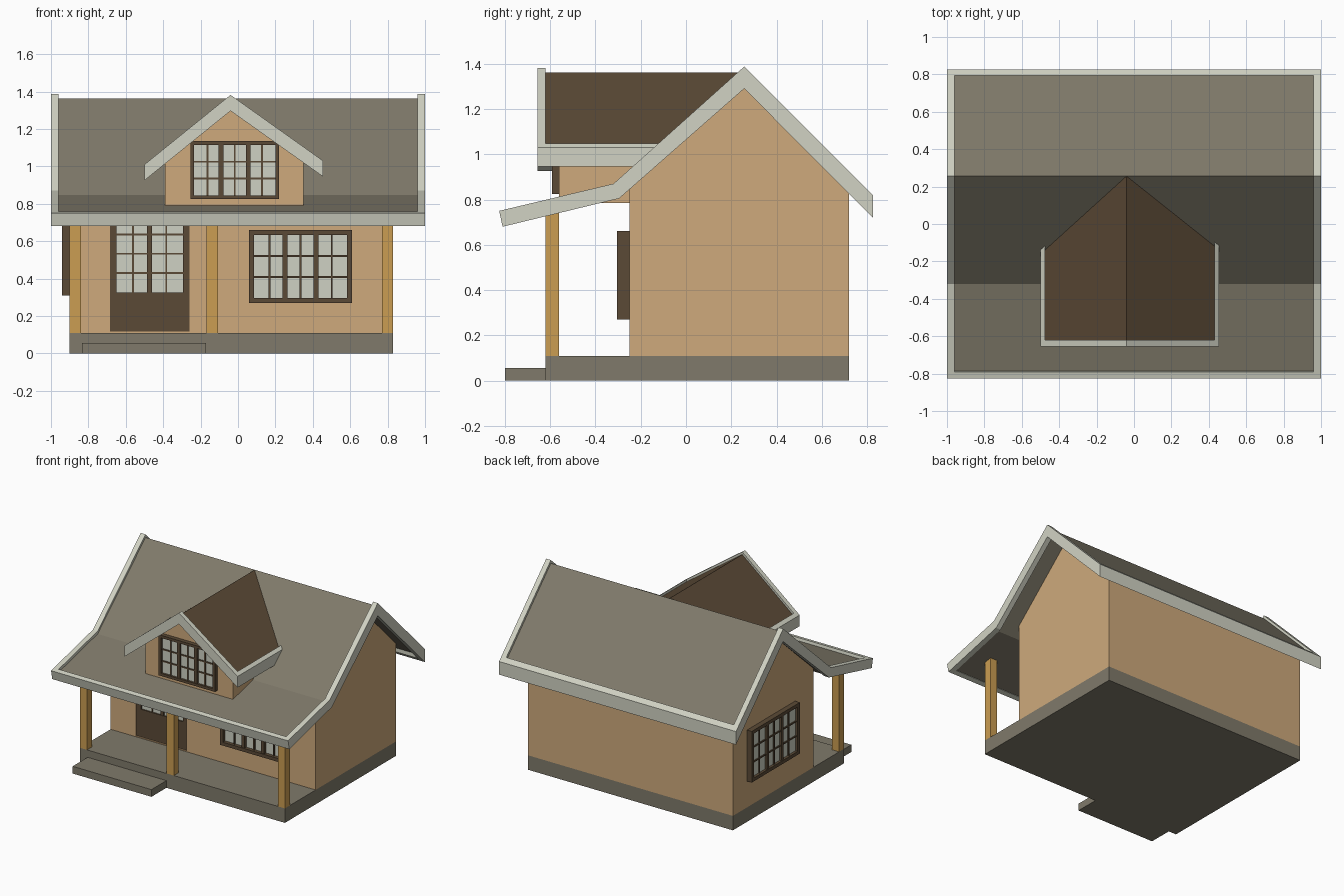
import bpy, bmesh

if "Cube" in bpy.data.objects:
    bpy.data.objects.remove(bpy.data.objects["Cube"])


def material(name, rgb):
    m = bpy.data.materials.new(name)
    m.diffuse_color = (*rgb, 1)
    m.use_nodes = True
    m.node_tree.nodes["Principled BSDF"].inputs["Base Color"].default_value = m.diffuse_color
    return m


WALL = material("tan wall", (0.62, 0.40, 0.20))
GREY = material("grey roof and stone", (0.215, 0.195, 0.145))
TRIM = material("pale trim", (0.64, 0.65, 0.55))
BROWN = material("dark brown wood", (0.105, 0.068, 0.037))
POST = material("golden post wood", (0.60, 0.34, 0.085))
GLASS = material("pale glass", (0.62, 0.64, 0.55))


def finish(name, bm, *mats):
    bmesh.ops.recalc_face_normals(bm, faces=bm.faces)
    me = bpy.data.meshes.new(name)
    bm.to_mesh(me)
    bm.free()
    for m in mats:
        me.materials.append(m)
    ob = bpy.data.objects.new(name, me)
    bpy.context.collection.objects.link(ob)
    return ob


def add_prism(bm, pts, axis, a, b, mat=0):
    """Extrude a profile along x (points are y,z) or along y (points are x,z)."""
    def at(p, t):
        return (t, p[0], p[1]) if axis == "x" else (p[0], t, p[1])
    lo = [bm.verts.new(at(p, a)) for p in pts]
    hi = [bm.verts.new(at(p, b)) for p in pts]
    faces = [bm.faces.new(lo), bm.faces.new(hi[::-1])]
    n = len(pts)
    for i in range(n):
        j = (i + 1) % n
        faces.append(bm.faces.new((lo[i], hi[i], hi[j], lo[j])))
    for f in faces:
        f.material_index = mat


def prism(name, pts, axis, a, b, mat):
    bm = bmesh.new()
    add_prism(bm, pts, axis, a, b)
    return finish(name, bm, mat)


def rect(u0, u1, z0, z1):
    return [(u0, z0), (u1, z0), (u1, z1), (u0, z1)]


def box(name, x, y, z, mat):
    return prism(name, rect(*x, *z), "y", *y, mat)


def band(top, drop, thick):
    """Closed strip below a top line: starts `drop` lower, `thick` deep."""
    return [(u, z - drop) for u, z in top] + [(u, z - drop - thick) for u, z in top[::-1]]


def window(name, axis, wall, u, z, depth, edge, sashes, rows, rail=None):
    """Framed window standing out from a wall towards -axis, two panes wide per sash."""
    bm = bmesh.new()
    rail = rail or edge
    u0, u1, z0, z1 = u[0] + edge, u[1] - edge, z[0] + rail, z[1] - edge

    def bar(a, b, c, d, n, mat=0):
        add_prism(bm, rect(a, b, c, d), axis, wall - n, wall, mat)

    bar(u[0], u0, *z, depth)
    bar(u1, u[1], *z, depth)
    bar(u0, u1, z[0], z0, depth)
    bar(u0, u1, z1, z[1], depth)
    bar(u0, u1, z0, z1, depth * 0.5, 1)
    step = (u1 - u0) / sashes
    for i in range(sashes):
        if i:                                   # thick post between sashes
            c = u0 + i * step
            bar(c - 0.013, c + 0.013, z0, z1, depth * 0.9)
        c = u0 + (i + 0.5) * step               # thin bar inside each sash
        bar(c - 0.005, c + 0.005, z0, z1, depth * 0.7)
    for r in range(1, rows):
        c = z0 + (z1 - z0) * r / rows
        bar(u0, u1, c - 0.005, c + 0.005, depth * 0.7)
    return finish(name, bm, BROWN, GLASS)


# Base and step
box("porch_base", (-0.90, 0.83), (-0.62, 0.72), (0, 0.11), GREY)
box("front_step", (-0.835, -0.17), (-0.80, -0.62), (0, 0.055), GREY)

# House body with a shallow door recess
walls = prism("house_walls", [(-0.25, 0.11), (0.72, 0.11), (0.72, 0.86),
                              (0.257, 1.32), (-0.25, 0.875)], "x", -0.90, 0.83, WALL)
cutter = box("door_cutter", (-0.685, -0.26), (-0.35, -0.22), (0.116, 0.775), WALL)
cutter.hide_render = True
mod = walls.modifiers.new("door_recess", "BOOLEAN")
mod.operation = "DIFFERENCE"
mod.object = cutter
bpy.context.view_layer.objects.active = walls
bpy.ops.object.modifier_apply(modifier=mod.name)
bpy.data.objects.remove(cutter)

# Door and windows
window("front_door", "y", -0.22, (-0.685, -0.26), (0.116, 0.775), 0.022, 0.035, 2, 4, 0.21)
window("front_window", "y", -0.25, (0.06, 0.61), (0.27, 0.66), 0.055, 0.026, 3, 3)
window("side_window", "x", -0.90, (-0.03, 0.55), (0.31, 0.70), 0.04, 0.026, 3, 3)
window("dormer_window", "y", -0.56, (-0.255, 0.22), (0.825, 1.135), 0.032, 0.02, 3, 3)

# Porch posts
for side, x in (("left", -0.90), ("middle", -0.168), ("right", 0.77)):
    box(side + "_porch_post", (x, x + 0.06), (-0.62, -0.56), (0.11, 0.76), POST)

# Main roof: kinked slab, gable trims and eave trims
prism("main_roof", band([(-0.80, 0.755), (-0.32, 0.87), (0.257, 1.385), (0.81, 0.832)],
                        0.022, 0.045), "x", -0.97, 0.97, GREY)
gable = [(-0.825, 0.75), (-0.32, 0.87), (0.257, 1.387), (0.825, 0.82),
         (0.825, 0.72), (0.257, 1.29), (-0.295, 0.805), (-0.81, 0.68)]
for side, a, b in (("left", -1.0, -0.96), ("right", 0.96, 1.0)):
    prism(side + "_gable_trim", gable, "x", a, b, TRIM)
prism("front_eave_trim", [(-0.825, 0.75), (-0.79, 0.758), (-0.775, 0.69), (-0.81, 0.68)],
      "x", -0.97, 0.97, TRIM)
prism("back_eave_trim", [(0.795, 0.85), (0.825, 0.82), (0.825, 0.72), (0.795, 0.75)],
      "x", -0.97, 0.97, TRIM)

# Dormer: walls, roof slab, front and side trims
prism("dormer_walls", [(-0.39, 0.785), (0.35, 0.785), (0.35, 1.05),
                       (-0.04, 1.32), (-0.39, 1.05)], "y", -0.56, 0.0, WALL)
ridge = [(-0.50, 1.01), (-0.04, 1.382), (0.455, 1.03)]
prism("dormer_roof", band([(-0.485, 1.022), (-0.04, 1.382), (0.44, 1.041)], 0.02, 0.045),
      "y", -0.635, 0.25, BROWN)
prism("dormer_front_trim", band(ridge, 0, 0.085), "y", -0.655, -0.62, TRIM)
prism("dormer_left_trim", band([(-0.50, 1.01), (-0.475, 1.03)], 0, 0.085),
      "y", -0.63, -0.10, TRIM)
prism("dormer_right_trim", band([(0.43, 1.048), (0.455, 1.03)], 0, 0.085),
      "y", -0.63, -0.08, TRIM)
